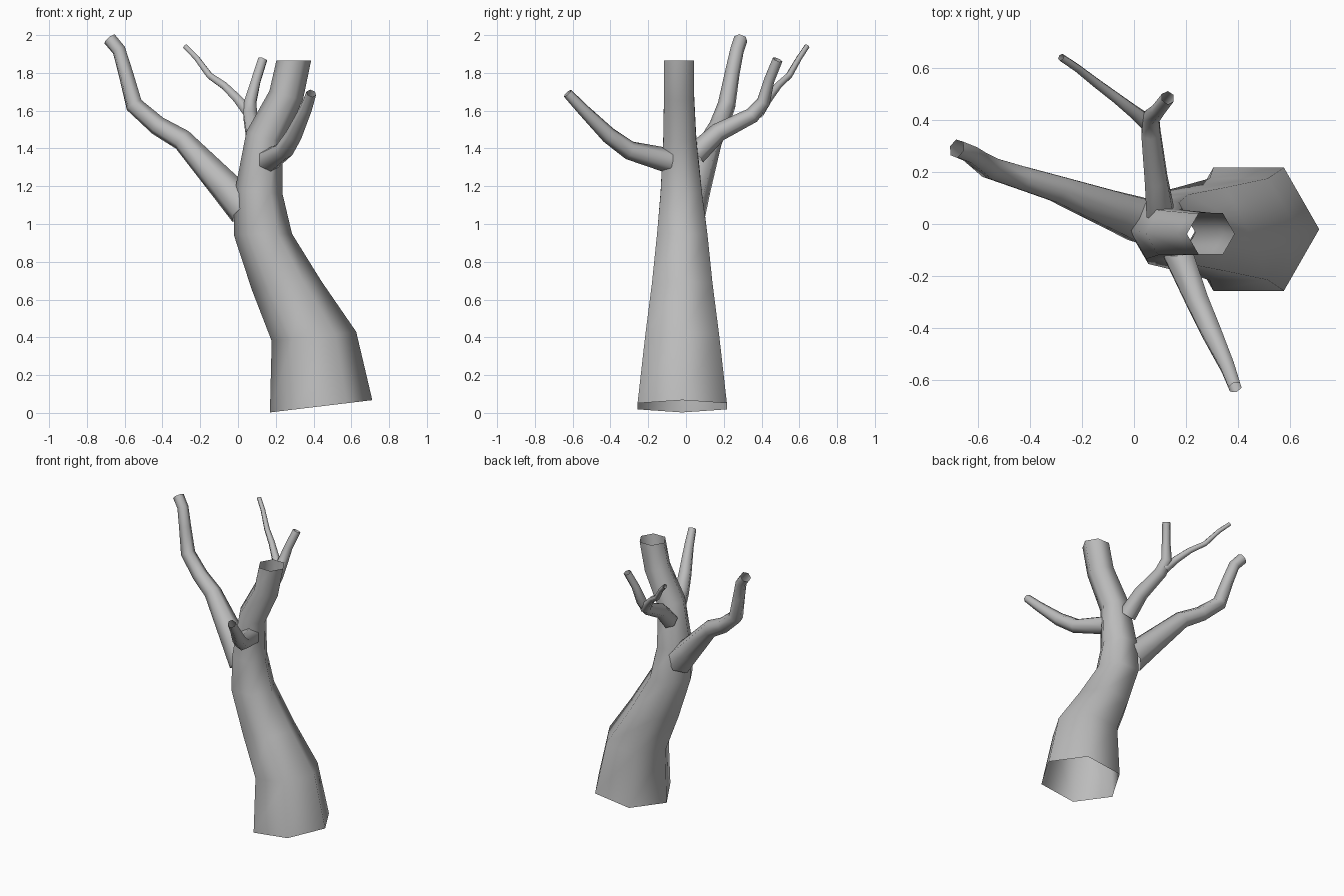
import bpy
import math
from mathutils import Vector

SIDES = 6

# Remove the default object only
default_cube = bpy.data.objects.get("Cube")
if default_cube:
    bpy.data.objects.remove(default_cube, do_unlink=True)

# One plain bark colour
bark = bpy.data.materials.new("grey bark")
bark.use_nodes = True
bark_colour = (0.5, 0.5, 0.5, 1.0)
bark.diffuse_color = bark_colour
bark.node_tree.nodes["Principled BSDF"].inputs["Base Color"].default_value = bark_colour


def path_tangents(points):
    """Average direction of the path at every point."""
    last = len(points) - 1
    tangents = []
    for i, point in enumerate(points):
        direction = Vector()
        if i > 0:
            direction += (point - points[i - 1]).normalized()
        if i < last:
            direction += (points[i + 1] - point).normalized()
        tangents.append(direction.normalized())
    return tangents


def open_tube(name, rings, side_axis, leans=None):
    """Sweep an open hexagonal tube through rings of (x, y, z, radius)."""
    centres = [Vector(ring[:3]) for ring in rings]
    if leans:
        tangents = [Vector((-lean, 0, 1)).normalized() for lean in leans]
    else:
        tangents = path_tangents(centres)

    verts, faces = [], []
    for centre, tangent, ring in zip(centres, tangents, rings):
        across = Vector(side_axis).cross(tangent).normalized()
        along = tangent.cross(across)
        for k in range(SIDES):
            angle = math.tau * k / SIDES
            verts.append(centre + ring[3] * (math.cos(angle) * across + math.sin(angle) * along))
    for row in range(len(rings) - 1):
        for k in range(SIDES):
            a = row * SIDES + k
            b = row * SIDES + (k + 1) % SIDES
            faces.append((a, b, b + SIDES, a + SIDES))

    mesh = bpy.data.meshes.new(name)
    mesh.from_pydata(verts, [], faces)
    mesh.materials.append(bark)
    mesh.shade_smooth()
    obj = bpy.data.objects.new(name, mesh)
    bpy.context.collection.objects.link(obj)
    return obj


# Leaning trunk, open at the foot and the cut top
open_tube("trunk", [
    (0.44, -0.02, 0.035, 0.273),
    (0.402, -0.02, 0.405, 0.225),
    (0.257, -0.02, 0.675, 0.185),
    (0.132, -0.02, 0.945, 0.154),
    (0.11, -0.025, 1.17, 0.126),
    (0.14, -0.033, 1.46, 0.1),
    (0.255, -0.037, 1.68, 0.092),
    (0.295, -0.038, 1.865, 0.092),
], (0, 1, 0), leans=[0.12, 0.11, 0.13, 0.02, -0.08, -0.3, -0.28, 0])

# Long limb on the right side
open_tube("right_limb", [
    (0.04, 0.01, 1.08, 0.1),
    (-0.07, 0.05, 1.2, 0.085),
    (-0.295, 0.135, 1.445, 0.058),
    (-0.425, 0.175, 1.52, 0.052),
    (-0.55, 0.215, 1.63, 0.048),
    (-0.595, 0.245, 1.8, 0.04),
    (-0.63, 0.27, 1.92, 0.037),
    (-0.68, 0.29, 1.98, 0.037),
], (0.3, 1, 0))

# Limb reaching forward
open_tube("front_limb", [
    (0.16, -0.09, 1.335, 0.066),
    (0.245, -0.3, 1.39, 0.05),
    (0.295, -0.41, 1.47, 0.044),
    (0.36, -0.55, 1.61, 0.032),
    (0.388, -0.627, 1.692, 0.027),
], (1, 0.3, 0))

# Limb reaching back, then turning up
open_tube("back_limb", [
    (0.1, 0.05, 1.37, 0.06),
    (0.085, 0.17, 1.485, 0.05),
    (0.065, 0.35, 1.575, 0.042),
    (0.065, 0.41, 1.645, 0.036),
    (0.095, 0.44, 1.76, 0.028),
    (0.13, 0.485, 1.87, 0.027),
], (1, 0, 0))

# Thin twig forking off the back limb
open_tube("back_twig", [
    (0.06, 0.38, 1.59, 0.036),
    (0.0, 0.43, 1.66, 0.027),
    (-0.07, 0.485, 1.73, 0.022),
    (-0.15, 0.545, 1.785, 0.019),
    (-0.22, 0.6, 1.88, 0.016),
    (-0.28, 0.64, 1.94, 0.015),
], (1, 1, 0))
